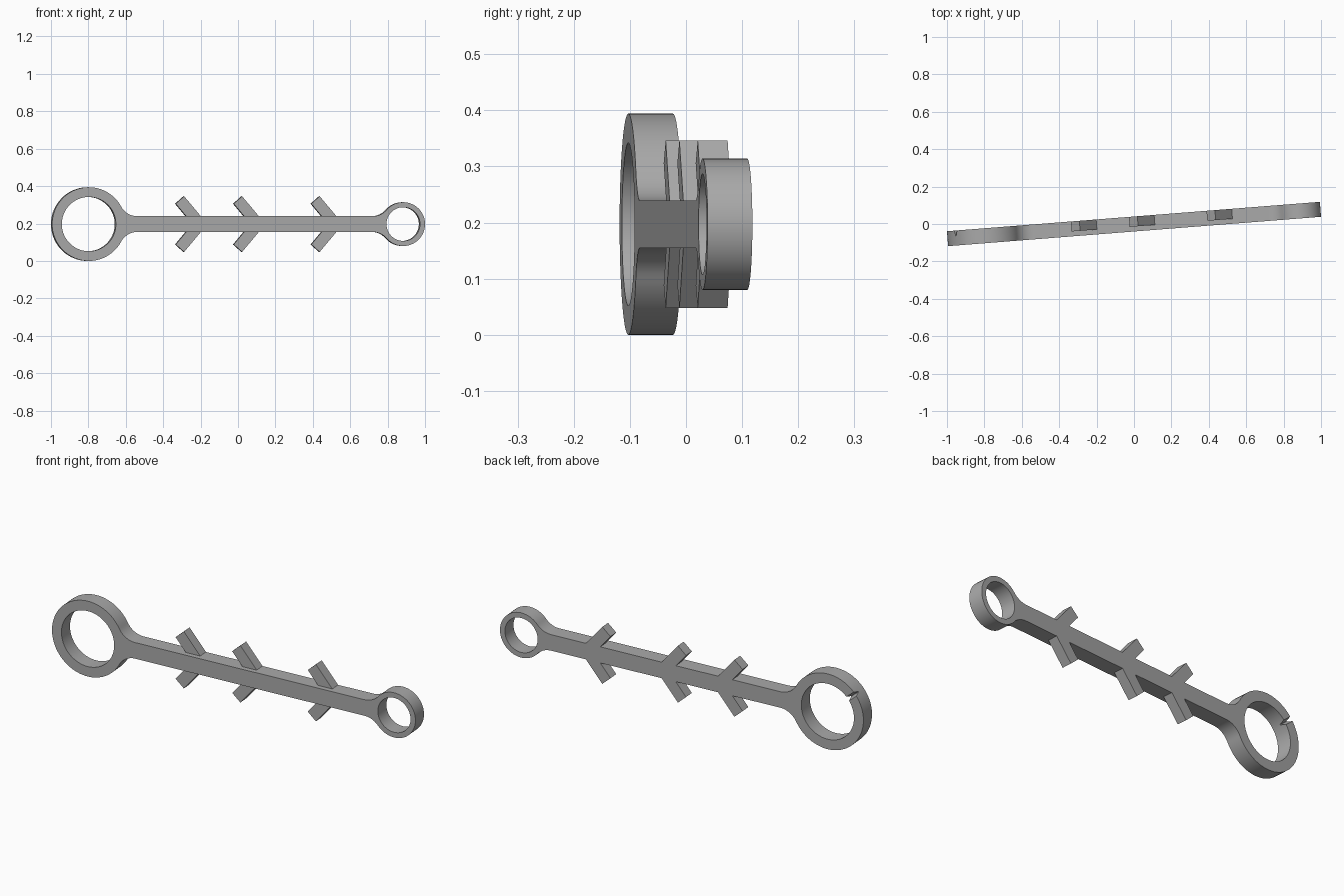
import bpy, bmesh, math
from mathutils import Matrix, Vector

old = bpy.data.objects.get("Cube")
if old:
    bpy.data.objects.remove(old, do_unlink=True)

HALF_T = 0.04      # half thickness of the rod
HALF_H = 0.042     # half height of the shank
FILLET = 0.1
BIG = (-0.803, 0.197, 0.145)     # centre, outer radius, bore radius
SMALL = (0.883, 0.117, 0.09)
PLACE = Matrix.Translation((0, 0, 0.197)) @ Matrix.Rotation(math.radians(4.5), 4, 'Z')

steel = bpy.data.materials.new("grey steel")
steel.use_nodes = True
colour = (0.4, 0.4, 0.4, 1)
steel.diffuse_color = colour
steel.node_tree.nodes["Principled BSDF"].inputs["Base Color"].default_value = colour


def arc(cx, cz, r, a0, a1, n):
    return [(cx + r * math.cos(a0 + (a1 - a0) * i / n),
             cz + r * math.sin(a0 + (a1 - a0) * i / n)) for i in range(n + 1)]


def plate(name, loops, y0, y1):
    """Extrude closed x-z outlines (later loops are holes) from y0 to y1."""
    bm = bmesh.new()
    edges = []
    for pts in loops:
        vs = [bm.verts.new((x, y0, z)) for x, z in pts]
        edges += [bm.edges.new((vs[i - 1], vs[i])) for i in range(len(vs))]
    bmesh.ops.triangle_fill(bm, edges=edges, use_beauty=True)
    res = bmesh.ops.extrude_face_region(bm, geom=bm.faces[:], use_keep_orig=True)
    for v in res["geom"]:
        if isinstance(v, bmesh.types.BMVert):
            v.co.y = y1
    bmesh.ops.recalc_face_normals(bm, faces=bm.faces[:])
    me = bpy.data.meshes.new(name)
    bm.to_mesh(me)
    bm.free()
    ob = bpy.data.objects.new(name, me)
    bpy.context.collection.objects.link(ob)
    me.materials.append(steel)
    ob.matrix_world = PLACE
    return ob


def eye_outline(ring, side):
    """Upper half: ring arc from its outer end, then the fillet to the shank."""
    cx, r, _ = ring
    dz = HALF_H + FILLET
    dx = math.sqrt((r + FILLET) ** 2 - dz ** 2)
    a = math.atan2(dz, dx)
    pts = arc(0, 0, r, math.pi, a, 44)
    pts += arc(dx, dz, FILLET, a + math.pi, 1.5 * math.pi, 14)[1:]
    return [(cx + side * x, z) for x, z in pts]


# Rod body: two ring ends blended into a straight shank
upper = eye_outline(BIG, 1) + eye_outline(SMALL, -1)[::-1]
outline = upper + [(x, -z) for x, z in upper[-2:0:-1]]
bores = [arc(c, 0, r, 0, 2 * math.pi, 96)[:-1] for c, _, r in (BIG, SMALL)]
rod = plate("connecting_rod", [outline] + bores, -HALF_T, HALF_T)

# Small radial V notch on the back of the large ring
cutter = plate("notch_cutter", [[(0.1, -0.015), (0.1, 0.015), (0.25, 0.015), (0.25, -0.015)]],
               HALF_T - 0.032, HALF_T + 0.01)
for v in cutter.data.vertices:
    if v.co.y < HALF_T:
        v.co.z *= 0.05
cutter.data.transform(Matrix.Translation((BIG[0], 0, 0)) @ Matrix.Rotation(math.radians(-140), 4, 'Y'))
cutter.hide_render = True
cut = rod.modifiers.new("notch", 'BOOLEAN')
cut.object = cutter
cut.operation = 'DIFFERENCE'
bpy.context.view_layer.objects.active = rod
rod.select_set(True)
bpy.ops.object.modifier_apply(modifier=cut.name)
bpy.data.objects.remove(cutter, do_unlink=True)
bpy.ops.object.shade_smooth_by_angle(angle=math.radians(30))

# Slanted fins in mirrored pairs, flush with the back of the shank
fin = [(0, HALF_H), (-0.09, 0.149), (-0.135, 0.109), (-0.079, HALF_H)]
for i, base in enumerate((-0.2, 0.111, 0.527)):
    for label, s in (("upper", 1), ("lower", -1)):
        plate(f"{label}_fin_{i + 1}", [[(base + x, s * z) for x, z in fin]], -0.0135, HALF_T)
